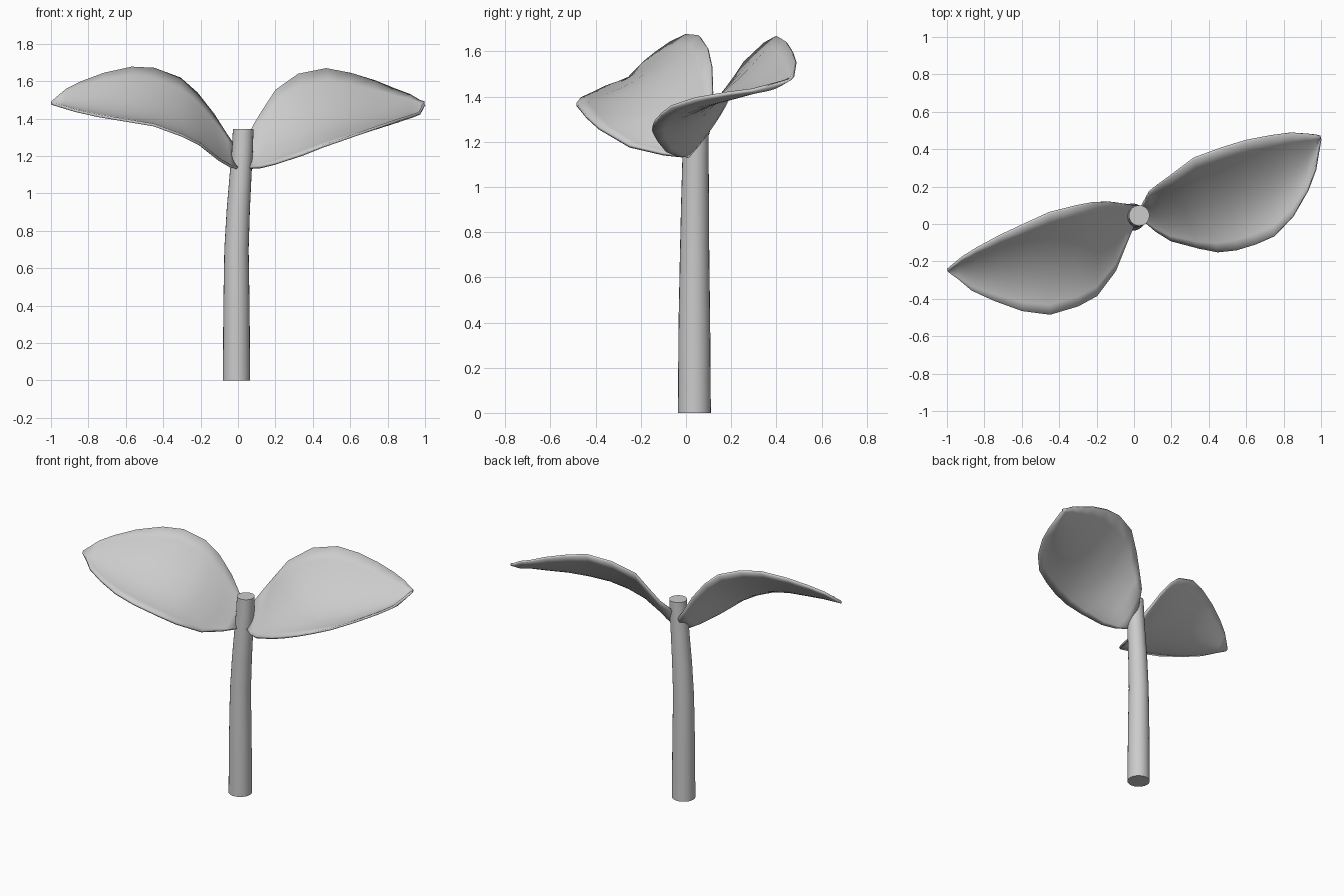
import bpy, bmesh, math
from mathutils import Vector

grey = bpy.data.materials.new("light grey")
grey.diffuse_color = (0.6, 0.6, 0.6, 1)


def finish(name, bm, angle):
    bmesh.ops.recalc_face_normals(bm, faces=bm.faces)
    mesh = bpy.data.meshes.new(name)
    bm.to_mesh(mesh)
    bm.free()
    mesh.materials.append(grey)
    obj = bpy.data.objects.new(name, mesh)
    bpy.context.collection.objects.link(obj)
    bpy.ops.object.select_all(action='DESELECT')
    obj.select_set(True)
    bpy.context.view_layer.objects.active = obj
    bpy.ops.object.shade_smooth_by_angle(angle=math.radians(angle))
    return obj


def leaf(name, rows, cols=10, cup=0.13):
    """Cupped blade between a low front edge and a high back edge."""
    bm = bmesh.new()
    grid = []
    for row in rows:
        front, back = Vector(row[:3]), Vector(row[3:])
        sag = cup * (back - front).length
        line = []
        for i in range(cols + 1):
            t = i / cols
            p = front.lerp(back, t)
            p.z -= sag * 4 * t * (1 - t)
            line.append(bm.verts.new(p))
        grid.append(line)
    for a, b in zip(grid, grid[1:]):
        for i in range(cols):
            bm.faces.new((a[i], b[i], b[i + 1], a[i + 1]))
    obj = finish(name, bm, 50)
    solid = obj.modifiers.new("thickness", 'SOLIDIFY')
    solid.thickness = 0.014
    solid.offset = 0


# Stem: tapered, gently bent tube (x, y, z, radius)
path = [(-0.008, 0.037, 0, 0.073), (-0.008, 0.037, 0.4, 0.070),
        (-0.008, 0.038, 0.7, 0.065), (0.002, 0.040, 0.92, 0.062),
        (0.016, 0.042, 1.13, 0.058), (0.024, 0.044, 1.24, 0.056),
        (0.028, 0.045, 1.345, 0.055)]
bm = bmesh.new()
N = 24
rings = [[bm.verts.new((x + r * math.cos(math.tau * i / N),
                        y + r * math.sin(math.tau * i / N), z))
          for i in range(N)] for x, y, z, r in path]
for a, b in zip(rings, rings[1:]):
    for i in range(N):
        j = (i + 1) % N
        bm.faces.new((a[i], a[j], b[j], b[i]))
bm.faces.new(rings[0])
bm.faces.new(rings[-1])
finish("stem", bm, 40)

# Leaves: each row is front edge point, back edge point
leaf("right_leaf", [
    (0.05, 0.02, 1.135, 0.04, 0.09, 1.28),
    (0.12, -0.04, 1.14, 0.08, 0.17, 1.36),
    (0.20, -0.09, 1.16, 0.13, 0.21, 1.44),
    (0.35, -0.13, 1.21, 0.20, 0.26, 1.55),
    (0.45, -0.15, 1.25, 0.32, 0.35, 1.635),
    (0.55, -0.14, 1.285, 0.47, 0.405, 1.665),
    (0.65, -0.11, 1.32, 0.60, 0.445, 1.64),
    (0.75, -0.065, 1.355, 0.73, 0.47, 1.60),
    (0.85, 0.04, 1.39, 0.84, 0.485, 1.555),
    (0.93, 0.18, 1.415, 0.92, 0.48, 1.525),
    (0.97, 0.29, 1.43, 0.97, 0.475, 1.495),
    (0.995, 0.45, 1.475, 0.998, 0.468, 1.485)])

leaf("left_leaf", [
    (0.0, -0.005, 1.135, -0.01, 0.10, 1.24),
    (-0.04, -0.10, 1.145, -0.06, 0.107, 1.31),
    (-0.10, -0.25, 1.18, -0.13, 0.117, 1.42),
    (-0.20, -0.385, 1.26, -0.22, 0.113, 1.535),
    (-0.30, -0.44, 1.31, -0.31, 0.095, 1.615),
    (-0.45, -0.485, 1.365, -0.45, 0.06, 1.667),
    (-0.60, -0.465, 1.39, -0.57, 0.005, 1.673),
    (-0.75, -0.41, 1.415, -0.72, -0.065, 1.64),
    (-0.87, -0.355, 1.442, -0.84, -0.13, 1.595),
    (-0.94, -0.295, 1.463, -0.92, -0.18, 1.555),
    (-0.995, -0.255, 1.48, -0.998, -0.245, 1.49)])
